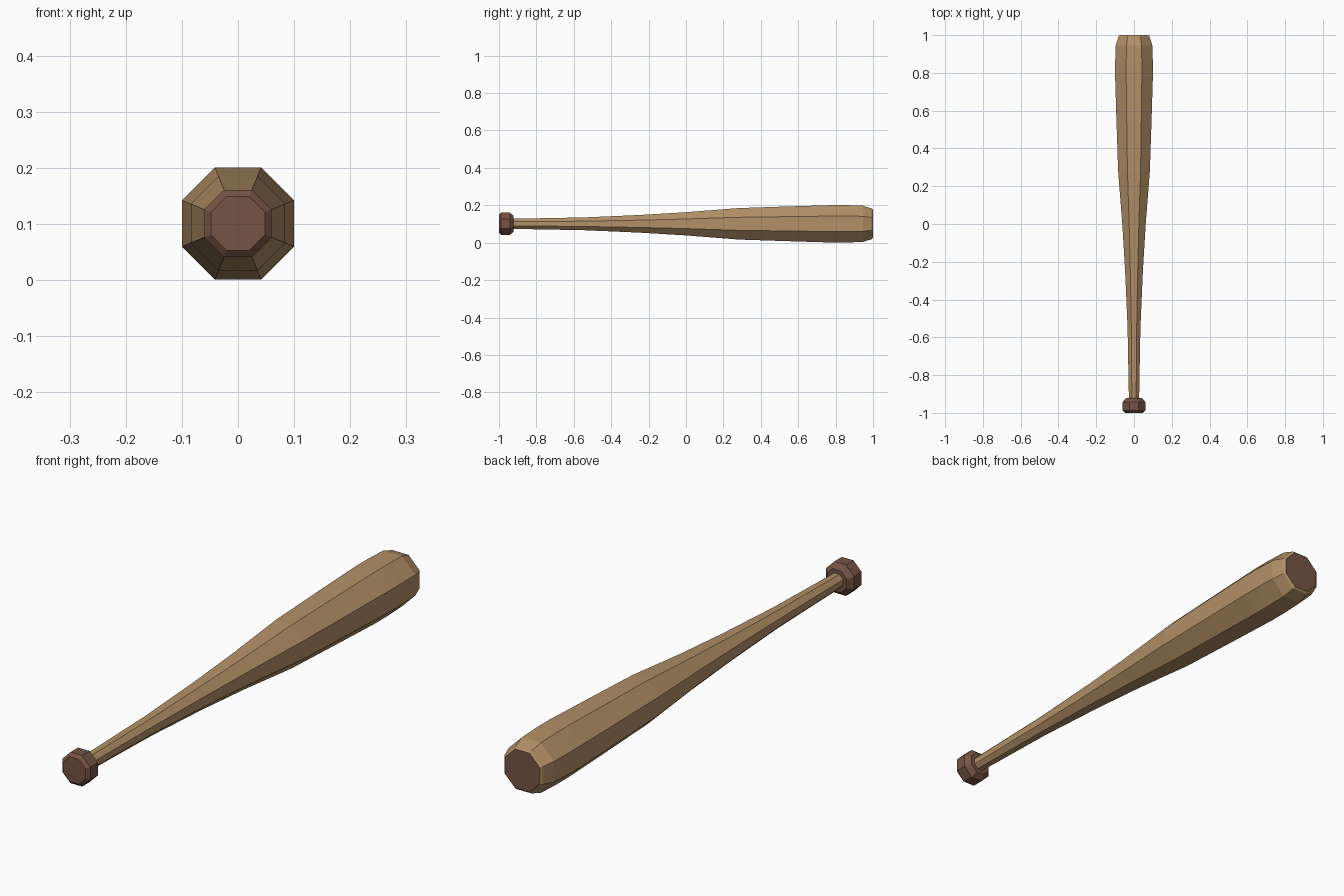
import bpy, bmesh, math

if "Cube" in bpy.data.objects:
    bpy.data.objects.remove(bpy.data.objects["Cube"])

SIDES = 8
CENTRE_Z = 0.101


def material(name, rgb):
    m = bpy.data.materials.new(name)
    m.diffuse_color = (*rgb, 1)
    m.use_nodes = True
    m.node_tree.nodes["Principled BSDF"].inputs["Base Color"].default_value = m.diffuse_color
    return m


def lathe(name, profile, start_mat, body_mat, end_mat):
    """Octagonal solid along y; profile holds (y, half width across flats)."""
    bm = bmesh.new()
    rings = []
    for y, half in profile:
        r = half / math.cos(math.pi / SIDES)
        angles = [(i + 0.5) * 2 * math.pi / SIDES for i in range(SIDES)]
        rings.append([bm.verts.new((r * math.cos(a), y, CENTRE_Z + r * math.sin(a)))
                      for a in angles])
    for a, b in zip(rings, rings[1:]):
        for i in range(SIDES):
            j = (i + 1) % SIDES
            bm.faces.new((a[i], a[j], b[j], b[i]))
    mats = [body_mat]
    for ring, mat in ((rings[0], start_mat), (rings[-1], end_mat)):
        cap = bm.faces.new(ring)
        if mat not in mats:
            mats.append(mat)
        cap.material_index = mats.index(mat)
    bmesh.ops.recalc_face_normals(bm, faces=bm.faces)
    mesh = bpy.data.meshes.new(name)
    bm.to_mesh(mesh)
    bm.free()
    for mat in mats:
        mesh.materials.append(mat)
    obj = bpy.data.objects.new(name, mesh)
    bpy.context.collection.objects.link(obj)
    return obj


wood = material("light_wood", (0.45, 0.28, 0.135))
dark = material("dark_wood", (0.18, 0.088, 0.058))

# Tapered handle and barrel with a dark end face
lathe("bat_body",
      [(-0.93, 0.027), (-0.55, 0.034), (-0.25, 0.047), (0.0, 0.062), (0.28, 0.084),
       (0.55, 0.093), (0.78, 0.1), (0.85, 0.1), (0.945, 0.097), (0.993, 0.082), (1.0, 0.075)],
      wood, wood, dark)

# Bevelled knob at the grip end
lathe("grip_knob",
      [(-1.0, 0.048), (-0.988, 0.06), (-0.942, 0.06), (-0.922, 0.042)],
      dark, dark, dark)
